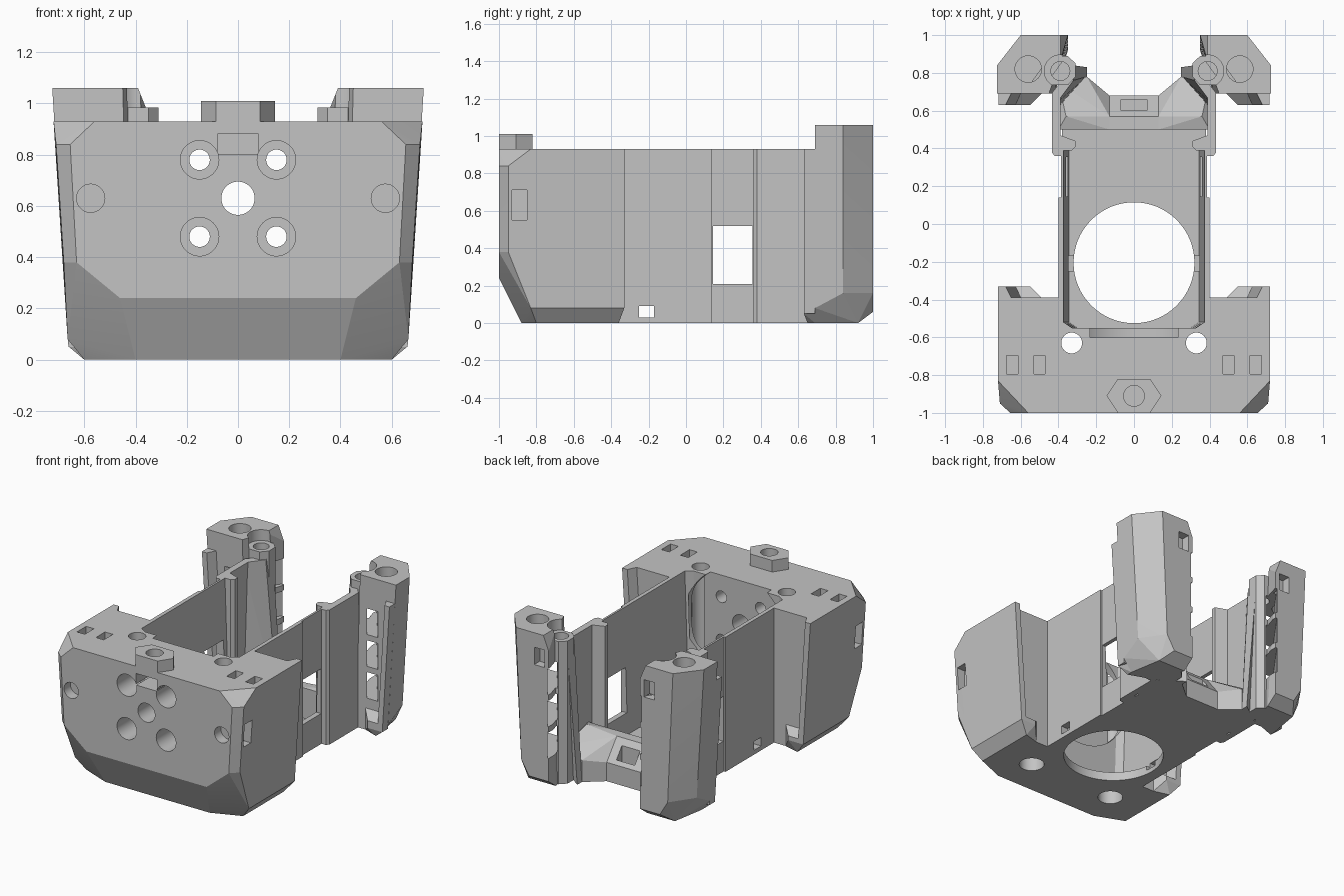
import bpy, bmesh, math
from mathutils import Matrix, Vector

if "Cube" in bpy.data.objects:
    bpy.data.objects.remove(bpy.data.objects["Cube"])

grey = bpy.data.materials.new("plain grey")
grey.use_nodes = True
grey.diffuse_color = (0.55, 0.55, 0.55, 1)
grey.node_tree.nodes["Principled BSDF"].inputs["Base Color"].default_value = grey.diffuse_color


def finish(bm, name):
    bmesh.ops.recalc_face_normals(bm, faces=bm.faces)
    mesh = bpy.data.meshes.new(name)
    bm.to_mesh(mesh)
    bm.free()
    mesh.materials.append(grey)
    ob = bpy.data.objects.new(name, mesh)
    bpy.context.collection.objects.link(ob)
    return ob


def hull(name, points, side=1, both=False):
    """Faceted solid around the points, on one side or mirrored over x."""
    bm = bmesh.new()
    for x, y, z in points:
        for s in ((1, -1) if both else (side,)):
            bm.verts.new((x * s, y, z))
    out = bmesh.ops.convex_hull(bm, input=bm.verts)
    bmesh.ops.delete(bm, geom=[v for v in out["geom_interior"] if v.is_valid], context="VERTS")
    bmesh.ops.dissolve_limit(bm, angle_limit=0.04, verts=bm.verts, edges=bm.edges)
    return finish(bm, name)


def prism(name, outline, z0, z1, side=1):
    """Plan outline pulled up between two heights."""
    bm = bmesh.new()
    face = bm.faces.new([bm.verts.new((x * side, y, z0)) for x, y in outline])
    top = bmesh.ops.extrude_face_region(bm, geom=[face])
    bmesh.ops.translate(bm, vec=(0, 0, z1 - z0),
                        verts=[g for g in top["geom"] if isinstance(g, bmesh.types.BMVert)])
    return finish(bm, name)


def box(x0, x1, y0, y1, z0, z1, side=1, name="box_cutter"):
    return prism(name, [(x0, y0), (x1, y0), (x1, y1), (x0, y1)], z0, z1, side)


def rod(r, start, end, sides=48, name="hole_cutter"):
    a, b = Vector(start), Vector(end)
    bm = bmesh.new()
    spin = (b - a).to_track_quat("Z", "Y").to_matrix().to_4x4()
    bmesh.ops.create_cone(bm, cap_ends=True, segments=sides, radius1=r, radius2=r,
                          depth=(b - a).length, matrix=Matrix.Translation((a + b) / 2) @ spin)
    return finish(bm, name)


def cavity():
    """Central bay, a little wider at the top than at the floor."""
    return hull("cavity_cutter", [
        (x + d, y, z) for z, d in ((.06, 0), (1, .03))
        for x, y in ((.345, .39), (.345, -.52), (.30, -.55))], both=True)


def slots(side):
    """Three stacked slots running diagonally through a rear post."""
    plan = [(.545, .63), (.60, .67), (.335, 1.035), (.285, .995)]
    return [prism("slot_cutter", plan, z, z + .18, side) for z in (.22, .44, .66)]


def cut(ob, cutters):
    bpy.context.view_layer.objects.active = ob
    for c in cutters:
        mod = ob.modifiers.new("cut", "BOOLEAN")
        mod.operation, mod.solver, mod.object = "DIFFERENCE", "EXACT", c
        bpy.ops.object.modifier_apply(modifier=mod.name)
        bpy.data.objects.remove(c)


def smooth(ob):
    """Rounds the holes only; the bevels stay crisp."""
    bpy.ops.object.select_all(action="DESELECT")
    ob.select_set(True)
    bpy.context.view_layer.objects.active = ob
    bpy.ops.object.shade_smooth_by_angle(angle=math.radians(9))


# Front block with bevelled corners
block = hull("front_block", [
    (.46, -1, .24), (.63, -1, .38), (.655, -1, .84), (.56, -1, .93),
    (.72, -.83, .93), (.71, -.95, .84), (.68, -.95, .38),
    (.40, -.88, 0), (.60, -.80, 0), (.665, -.83, .08),
    (.60, -.39, 0), (.665, -.39, .08), (.72, -.39, .93)], both=True)
cutters = [cavity(), rod(.38, (0, -.5, .63), (0, -.6, .63), 64),
           rod(.32, (0, -.205, -.1), (0, -.205, .2), 64),
           rod(.065, (0, -1.1, .63), (0, -.4, .63)),
           box(-.08, .08, -1.1, -.84, .80, .88)]
for s in (1, -1):
    for z in (.48, .78):
        cutters += [rod(.04, (s * .15, -1.1, z), (s * .15, -.4, z)),
                    rod(.075, (s * .15, -1.1, z), (s * .15, -.8, z))]
    cutters += [rod(.055, (s * .575, -1.1, .63), (s * .575, -.93, .63)),
                rod(.055, (s * .33, -.63, -.1), (s * .33, -.63, 1.1)),
                rod(.08, (s * .33, -.63, -.1), (s * .33, -.63, .2)),
                box(.47, .53, -.795, -.695, .85, 1, s),
                box(.615, .675, -.795, -.695, .85, 1, s),
                box(.64, .8, -.93, -.85, .55, .71, s)]
cut(block, cutters)
smooth(block)

# Hexagonal boss on the block
boss = prism("hex_boss", [(.145, -.91), (.085, -.82), (-.085, -.82),
                          (-.145, -.91), (-.085, -1), (.085, -1)], .92, 1.01)
cut(boss, [rod(.055, (0, -.91, .95), (0, -.91, 1.1))])
smooth(boss)

# Floor with the large round opening and side notches
floor = box(-.38, .38, -.55, .57, 0, .06, name="floor")
cut(floor, [rod(.32, (0, -.205, -.1), (0, -.205, .2), 64)]
    + [box(.28, .5, -.25, -.17, .03, .09, s) for s in (1, -1)])
smooth(floor)

# Sloped rear sill
sill = hull("rear_sill", [(.13, .50, 0), (.13, .50, .27), (.13, .57, .27),
                          (.13, .68, .13), (.13, .68, 0)], both=True)
cut(sill, [box(-.07, .07, .60, .66, .1, .4)])

for s, label in ((1, "left"), (-1, "right")):
    # Back flange and foot of the block
    hull(f"{label}_block_flange", [
        (x + d, y, z) for z, d in ((.08, -.055), (.93, 0))
        for x, y in ((.72, -.39), (.72, -.33), (.68, -.33), (.65, -.39))], s)
    hull(f"{label}_block_foot", [(.60, -.39, 0), (.60, -.36, 0), (.665, -.33, .08),
                                 (.665, -.39, .08), (.55, -.33, .08), (.55, -.33, .11),
                                 (.665, -.33, .11), (.49, -.39, 0), (.49, -.39, .15),
                                 (.665, -.39, .15)], s)

    # Thin side wall with window and stepped recess
    wall = prism(f"{label}_wall", [
        (.33, -.53), (.40, -.53), (.40, .14), (.387, .14), (.387, .36), (.42, .36), (.435, .38),
        (.435, .70), (.39, .70), (.39, .47), (.31, .44), (.31, .41), (.33, .39)], 0, .93, s)
    cut(wall, [cavity(), box(.2, .5, .145, .355, .21, .52, s),
               box(.2, .5, -.25, -.17, .03, .09, s)])

    hull(f"{label}_sill_wing", [(.13, .50, 0), (.13, .50, .27), (.13, .57, .27), (.13, .68, .13),
                                (.13, .68, 0), (.40, .50, 0), (.40, .50, .27), (.36, .57, .29),
                                (.25, .78, .15), (.25, .78, 0), (.40, .75, .2), (.40, .75, 0)], s)

    # Rear post with bevelled foot
    post = hull(f"{label}_rear_post", [
        (.39, .86, 1.06), (.39, 1, 1.06), (.60, 1, 1.06), (.725, .84, 1.06),
        (.725, .69, 1.06), (.45, .69, 1.06), (.35, .92, 0), (.35, 1, .06), (.35, 1, .96),
        (.50, 1, .06), (.56, 1, .16), (.67, .84, .16), (.665, .69, .08), (.60, .69, 0),
        (.56, .92, 0), (.42, .69, 0)], s)
    cut(post, slots(s) + [
        rod(.07, (s * .56, .82, .8), (s * .56, .82, 1.2)),
        rod(.085, (s * .39, .81, .985), (s * .39, .81, 1.2)),
        rod(.05, (s * .39, .81, .7), (s * .39, .81, 1.1)),
        box(.38, .46, .94, 1.1, .84, .96, s)])
    smooth(post)

    hull(f"{label}_post_flange", [
        (x + d, y, z) for z, d in ((.05, -.055), (.93, 0))
        for x, y in ((.717, .69), (.717, .63), (.68, .63), (.65, .69))], s)
    hull(f"{label}_post_foot", [(.60, .69, 0), (.60, .65, 0), (.66, .63, .05), (.66, .69, .08),
                                (.55, .63, .05), (.55, .63, .10), (.66, .63, .10),
                                (.49, .69, 0), (.49, .69, .15), (.66, .69, .15)], s)

    # Screw column and tapered fin joining post to wall
    column = prism(f"{label}_screw_column", [(.31, .78), (.35, .735), (.43, .735), (.46, .80),
                                             (.42, .89), (.35, .89), (.31, .85)], 0, .985, s)
    cut(column, slots(s) + [rod(.05, (s * .39, .81, .7), (s * .39, .81, 1.2))])
    smooth(column)
    fin = hull(f"{label}_fin", [
        (.43, .65, 0), (.43, .65, .93), (.39, .62, 0), (.41, .64, .93), (.43, .70, 0),
        (.43, .70, .93), (.25, .78, 0), (.32, .76, .93), (.25, .83, 0), (.32, .84, .93)], s)
    cut(fin, [rod(.05, (s * .39, .81, .7), (s * .39, .81, 1.2))])
